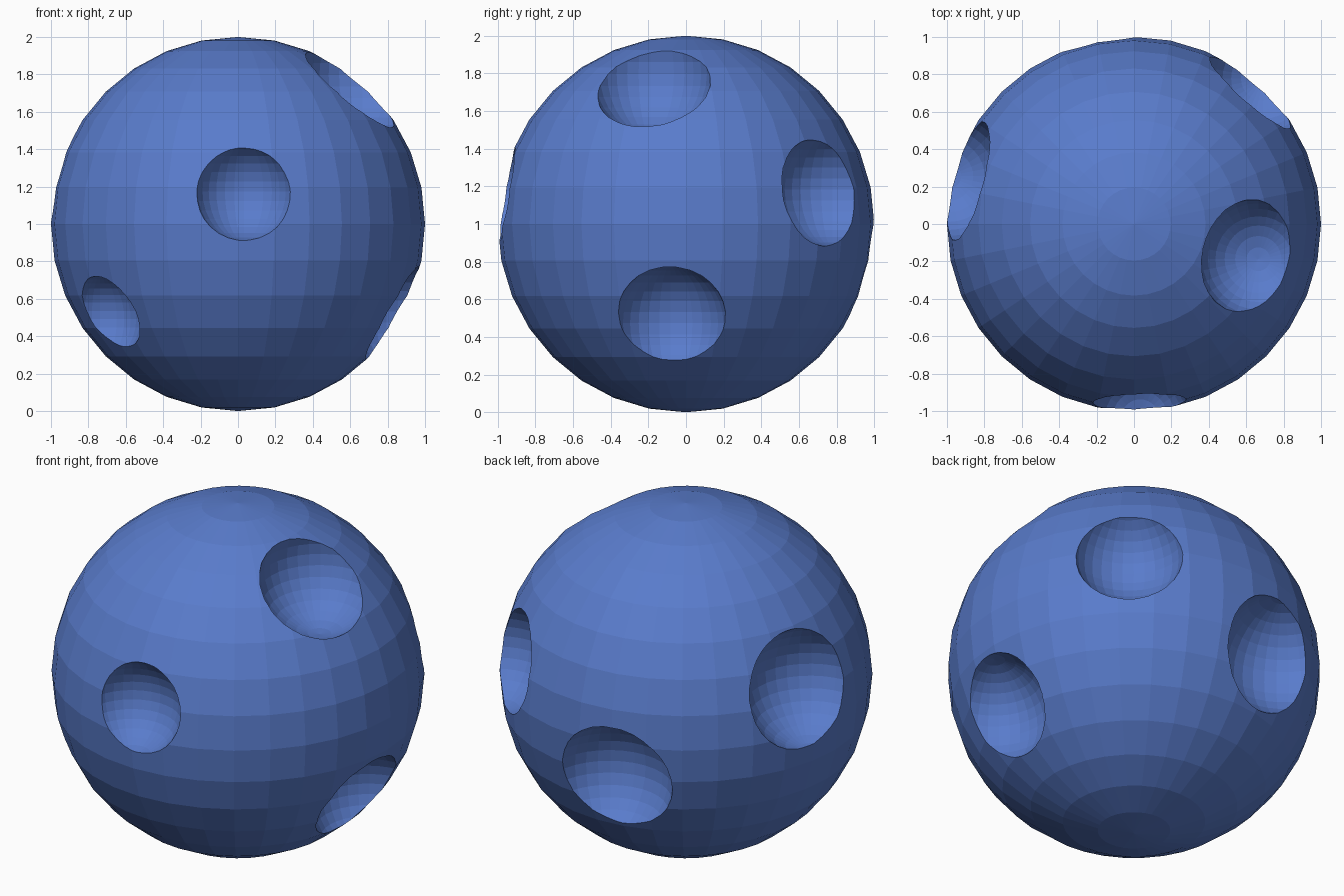
import bpy
from math import sqrt
from mathutils import Vector

if "Cube" in bpy.data.objects:
    bpy.data.objects.remove(bpy.data.objects["Cube"])

CENTRE = Vector((0, 0, 1))
CUT_DIST = 1.055  # distance of each scooping ball from the globe centre

# Crater direction from the globe centre, and rim radius
craters = [
    ((0.03, -0.955, 0.16), 0.253),    # front
    ((0.60, -0.17, 0.72), 0.307),     # upper right
    ((0.62, 0.70, 0.165), 0.289),     # right rear
    ((0.83, -0.075, -0.48), 0.288),   # lower right
    ((-0.68, -0.515, -0.47), 0.217),  # lower front left
    ((-0.89, 0.23, 0.225), 0.329),    # left
    ((-0.18, 0.90, -0.22), 0.323),    # back
]


def ball(name, location, radius):
    bpy.ops.mesh.primitive_uv_sphere_add(segments=32, ring_count=16,
                                         radius=radius, location=location)
    obj = bpy.context.object
    obj.name = name
    return obj


# Flat-shaded globe
globe = ball("cratered_globe", CENTRE, 1)
mat = bpy.data.materials.new("blue")
mat.diffuse_color = (0.10, 0.20, 0.60, 1)
mat.use_nodes = True
mat.node_tree.nodes["Principled BSDF"].inputs["Base Color"].default_value = mat.diffuse_color
globe.data.materials.append(mat)

# Scoop each crater out with a smaller ball
for i, (direction, rim) in enumerate(craters):
    rim_dist = sqrt(1 - rim ** 2)
    radius = sqrt(1 + CUT_DIST ** 2 - 2 * CUT_DIST * rim_dist)
    cutter = ball(f"crater_cutter_{i}", CENTRE + Vector(direction).normalized() * CUT_DIST, radius)
    cutter.data.materials.append(mat)
    cutter.hide_render = True
    mod = globe.modifiers.new("crater", 'BOOLEAN')
    mod.operation = 'DIFFERENCE'
    mod.solver = 'EXACT'
    mod.object = cutter
    bpy.context.view_layer.objects.active = globe
    bpy.ops.object.modifier_apply(modifier=mod.name)
    bpy.data.objects.remove(cutter)
